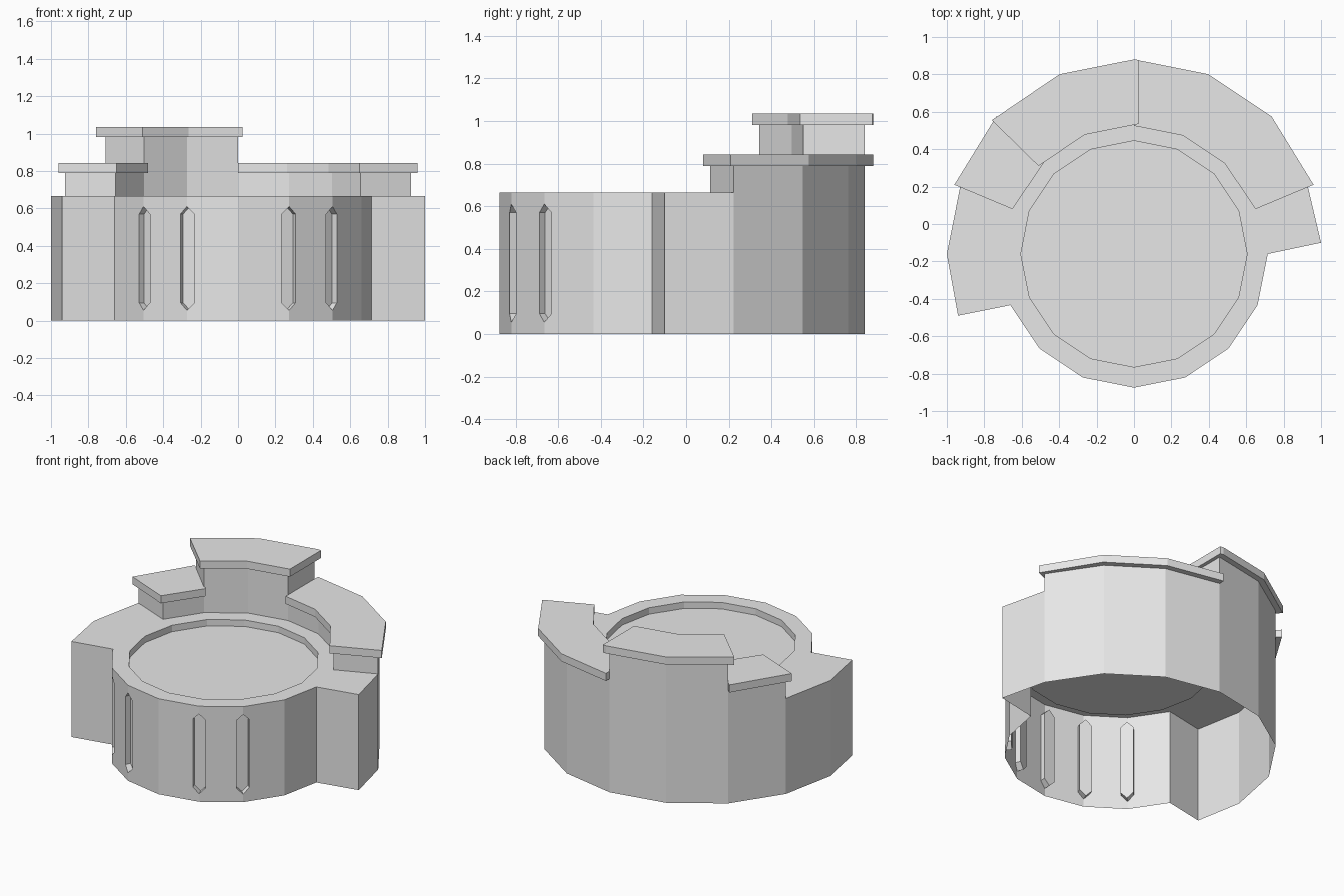
import bpy, bmesh
from math import cos, sin, radians
from mathutils import Matrix, Vector

if "Cube" in bpy.data.objects:
    bpy.data.objects.remove(bpy.data.objects["Cube"], do_unlink=True)

STEP = 22.5      # sixteen-sided plan
CY = -0.16       # centre of the tub in y
RIM = 0.665      # height of the main body

grey = bpy.data.materials.new("plain_grey")
grey.use_nodes = True
grey.diffuse_color = (0.8, 0.8, 0.8, 1)
grey.node_tree.nodes["Principled BSDF"].inputs["Base Color"].default_value = (0.8, 0.8, 0.8, 1)


def arc(radius, first, last):
    """Plan points on the sixteen-sided circle, from one corner number to another."""
    turn = 1 if last >= first else -1
    return [(radius * cos(radians(STEP * i)), CY + radius * sin(radians(STEP * i)))
            for i in range(first, last + turn, turn)]


def prism(name, points, low, high, matrix=None):
    """Closed profile extruded along its local z."""
    bm = bmesh.new()
    base = bm.faces.new([bm.verts.new((x, y, low)) for x, y in points])
    top = bmesh.ops.extrude_face_region(bm, geom=[base])
    verts = [v for v in top["geom"] if isinstance(v, bmesh.types.BMVert)]
    bmesh.ops.translate(bm, verts=verts, vec=(0, 0, high - low))
    if not any(f is base for f in bm.faces):
        bm.faces.new([v for v in bm.verts if v not in verts])
    bmesh.ops.recalc_face_normals(bm, faces=bm.faces)
    if matrix:
        bm.transform(matrix)
    mesh = bpy.data.meshes.new(name)
    bm.to_mesh(mesh)
    bm.free()
    mesh.materials.append(grey)
    obj = bpy.data.objects.new(name, mesh)
    bpy.context.collection.objects.link(obj)
    return obj


def open_bottom(obj, level):
    """Remove the downward faces at one level, leaving a shell."""
    bm = bmesh.new()
    bm.from_mesh(obj.data)
    faces = [f for f in bm.faces
             if abs(f.normal.z) > 0.9 and f.calc_center_median().z < level + 0.01]
    bmesh.ops.delete(bm, geom=faces, context='FACES')
    bm.to_mesh(obj.data)
    bm.free()


# Main body: round tub in front, wider ring wrapped around the back
outline = arc(0.715, 9, 16) + [(1.0, -0.10)] + arc(1.0, 1, 8) + [(-0.94, -0.49)]
body = prism("tub_body", outline, 0, RIM)

# Cutters: shallow round basin and pointed slots on the front corners
cutters = [prism("basin_cutter", arc(0.605, 0, 15), 0.62, 0.8)]
slot = [(-0.04, 0.095), (0, 0.055), (0.04, 0.095),
        (0.04, 0.57), (0, 0.61), (-0.04, 0.57)]
for i in range(10, 16):
    a = radians(STEP * i)
    out = Vector((cos(a), sin(a), 0))
    side = Vector((-sin(a), cos(a), 0))
    m = Matrix((side, Vector((0, 0, 1)), out)).transposed().to_4x4()
    m.translation = (0, CY, 0)
    cutters.append(prism("slot_cutter", slot, 0.67, 0.8, m))

for cutter in cutters:
    cutter.hide_render = True
    mod = body.modifiers.new("cut", 'BOOLEAN')
    mod.operation = 'DIFFERENCE'
    mod.solver = 'EXACT'
    mod.object = cutter
bpy.context.view_layer.update()
cut_mesh = bpy.data.meshes.new_from_object(
    body.evaluated_get(bpy.context.evaluated_depsgraph_get()))
body.modifiers.clear()
body.data = cut_mesh
for cutter in cutters:
    bpy.data.objects.remove(cutter, do_unlink=True)
open_bottom(body, 0)


# Raised back blocks, each with an overhanging slab on top
def block(name, first, last, height, slab):
    wall = prism(name + "_block", arc(1.0, first, last) + arc(0.71, last, first), RIM, height)
    open_bottom(wall, RIM)
    prism(name + "_slab", slab, height, height + 0.053)


block("left", 1, 4, 0.79,
      [(0.96, 0.21)] + arc(1.04, 2, 4) + arc(0.685, 4, 2) + [(0.65, 0.08)])
block("middle", 4, 6, 0.982,
      [(0.025, 0.877)] + arc(1.04, 4, 5) + [(-0.76, 0.555), (-0.51, 0.31)]
      + arc(0.69, 5, 4) + [(0.025, 0.535)])
block("right", 6, 7, 0.79,
      arc(1.04, 6, 6) + [(-0.96, 0.21), (-0.65, 0.08), (-0.48, 0.33)])
